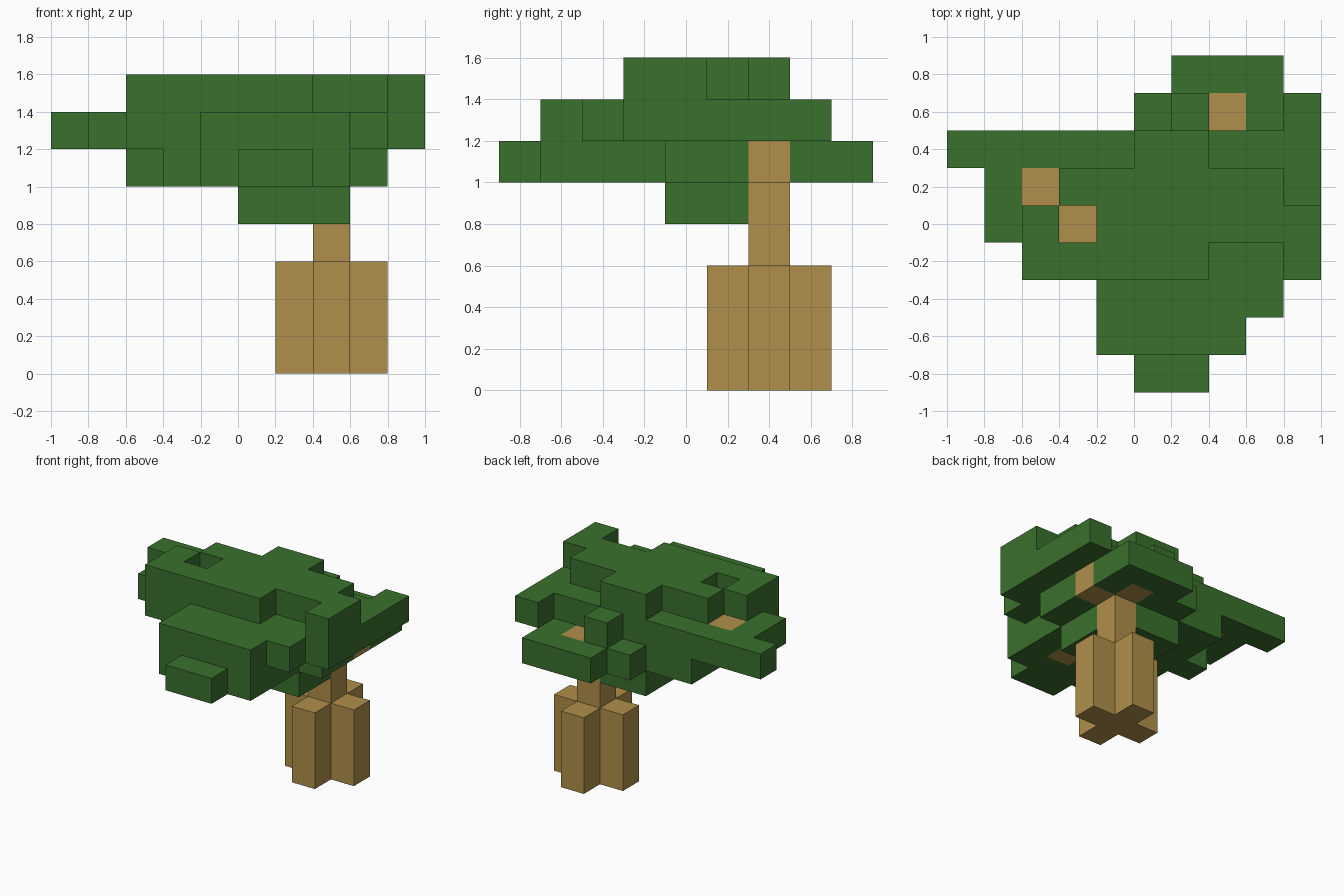
import bpy
import bmesh
from mathutils import Vector

cube = bpy.data.objects.get("Cube")
if cube:
    bpy.data.objects.remove(cube, do_unlink=True)

CELL = 0.2
ORIGIN = Vector((-1.0, -0.9, 0.0))


def make_material(name, color):
    mat = bpy.data.materials.new(name)
    mat.use_nodes = True
    mat.diffuse_color = color
    mat.node_tree.nodes["Principled BSDF"].inputs["Base Color"].default_value = color
    return mat


leaf_green = make_material("leaf green", (0.042, 0.162, 0.026, 1))
wood_brown = make_material("wood brown", (0.434, 0.275, 0.069, 1))


def layer(level, first_row, rows):
    """Cells of one level; each row lists start and end columns of its runs."""
    return {(i, first_row + n, level)
            for n, row in enumerate(rows)
            for a, b in row
            for i in range(a, b)}


# Trunk: cross-shaped foot with a single column above it
TX, TY = 7, 6
arms = [(0, 0), (1, 0), (-1, 0), (0, 1), (0, -1)]
trunk = {(TX + a, TY + b, k) for a, b in arms for k in range(3)}
trunk |= {(TX, TY, k) for k in range(3, 6)}

# Branch ends showing through the leaves
branches = {(8, 6, 5), (7, 7, 5), (6, 2, 5), (2, 5, 6), (3, 4, 6)}

# Leaf layers from bottom to top
parts = {
    "trunk": (trunk, wood_brown),
    "branches": (branches, wood_brown),
    "foliage_bottom": (layer(4, 4, [[(5, 8)], [(5, 8)], [(5, 7)]]), leaf_green),
    "foliage_lower": (layer(5, 0, [
        [(5, 7)], [(4, 8)], [(4, 8)], [(3, 8)], [(2, 9)],
        [(3, 9)], [(3, 8)], [(5, 9)], [(6, 9)]]), leaf_green),
    "foliage_upper": (layer(6, 1, [
        [(4, 8)], [(4, 9)], [(2, 10)], [(1, 10)], [(1, 10)],
        [(0, 10)], [(6, 7), (9, 10)]]), leaf_green),
    "foliage_top": (layer(7, 3, [
        [(2, 7), (9, 10)], [(2, 3), (4, 10)], [(3, 9)], [(5, 7)]]), leaf_green),
}

wood = trunk | branches
filled = set().union(*(cells for cells, mat in parts.values()))


def add_side(bm, cell, axis, sign):
    """One outward-facing square on a side of a cell."""
    normal, u, v = Vector(), Vector(), Vector()
    normal[axis] = sign
    u[(axis + 1) % 3] = 1
    v[(axis + 2) % 3] = sign
    center = Vector(cell) + Vector((0.5, 0.5, 0.5)) + normal / 2
    corners = [(-1, -1), (1, -1), (1, 1), (-1, 1)]
    bm.faces.new([bm.verts.new(ORIGIN + CELL * (center + (u * a + v * b) / 2))
                  for a, b in corners])


def build(name, cells, mat):
    bm = bmesh.new()
    for cell in sorted(cells):
        for axis in range(3):
            for sign in (-1, 1):
                other = list(cell)
                other[axis] += sign
                if tuple(other) not in filled:
                    add_side(bm, cell, axis, sign)
    # Merge squares into large flat faces
    bmesh.ops.remove_doubles(bm, verts=bm.verts, dist=0.001)
    bmesh.ops.dissolve_limit(bm, angle_limit=0.02, verts=bm.verts, edges=bm.edges)
    mesh = bpy.data.meshes.new(name)
    bm.to_mesh(mesh)
    bm.free()
    mesh.materials.append(mat)
    bpy.context.collection.objects.link(bpy.data.objects.new(name, mesh))


for name, (cells, mat) in parts.items():
    build(name, cells - wood if mat is leaf_green else cells, mat)
